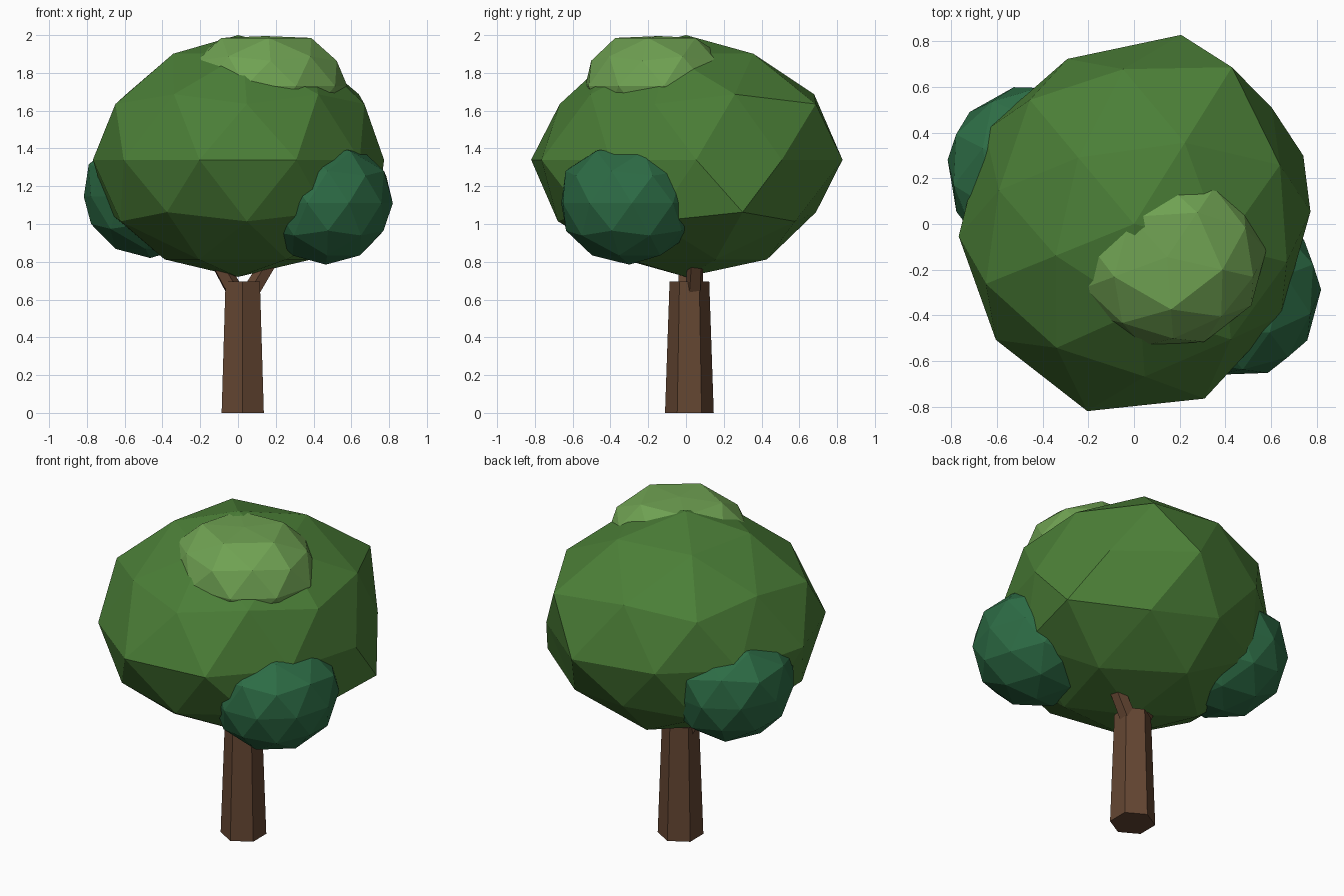
import bpy, bmesh, math
from mathutils import Vector, Matrix

if "Cube" in bpy.data.objects:
    bpy.data.objects.remove(bpy.data.objects["Cube"])


def material(name, rgb):
    m = bpy.data.materials.new(name)
    m.diffuse_color = (*rgb, 1)
    m.use_nodes = True
    m.node_tree.nodes["Principled BSDF"].inputs["Base Color"].default_value = m.diffuse_color
    return m


BARK = material("bark", (0.127, 0.061, 0.032))
LEAF = material("leaf", (0.07, 0.21, 0.038))
LIGHT = material("light_leaf", (0.16, 0.36, 0.085))
DARK = material("dark_leaf", (0.026, 0.15, 0.06))


def add_object(name, bm, mat):
    bmesh.ops.recalc_face_normals(bm, faces=bm.faces)
    me = bpy.data.meshes.new(name)
    bm.to_mesh(me)
    bm.free()
    me.materials.append(mat)
    ob = bpy.data.objects.new(name, me)
    bpy.context.collection.objects.link(ob)
    return ob


def foliage(name, mat, centre, size, turn=0, rings=None, bottom=None, ceiling=9):
    """Faceted ball; rings optionally gives the horizontal radii of each level."""
    bm = bmesh.new()
    bmesh.ops.create_icosphere(bm, subdivisions=2, radius=1)
    for level, radii in (rings or {}).items():
        ring = [v for v in bm.verts if abs(v.co.z - level) < 0.03]
        ring.sort(key=lambda v: (math.degrees(math.atan2(v.co.y, v.co.x)) + 5) % 360)
        for v, r in zip(ring, radii):
            k = r / size[0] / v.co.xy.length
            v.co.x *= k
            v.co.y *= k
    for v in bm.verts:
        if bottom and v.co.z < 0:
            v.co.z *= bottom / size[2]
    # turn the ball first, then stretch it along the world axes
    bm.transform(Matrix.Translation(centre) @ Matrix.Diagonal((*size, 1))
                 @ Matrix.Rotation(math.radians(turn), 4, 'Z'))
    for v in bm.verts:
        v.co.z = min(v.co.z, ceiling)
    return add_object(name, bm, mat)


def limb(name, start, end, r1, r2, sides):
    """Tapered prism between two points."""
    a, b = Vector(start), Vector(end)
    bm = bmesh.new()
    bmesh.ops.create_cone(bm, cap_ends=True, segments=sides, radius1=r1, radius2=r2,
                          depth=(b - a).length)
    bm.transform(Matrix.Translation((a + b) / 2)
                 @ (b - a).to_track_quat('Z', 'Y').to_matrix().to_4x4())
    return add_object(name, bm, BARK)


# trunk (hexagonal, corners on the y axis) and its two branches
bm = bmesh.new()
bmesh.ops.create_cone(bm, cap_ends=True, segments=6, radius1=0.129, radius2=0.105, depth=0.695)
bm.transform(Matrix.Translation((0.025, 0.018, 0.3475)))
add_object("trunk", bm, BARK)
limb("right_branch", (0.04, 0.04, 0.59), (0.26, 0.06, 0.95), 0.05, 0.04, 5)
limb("left_branch", (0.01, 0.01, 0.59), (-0.19, -0.01, 0.95), 0.05, 0.04, 5)

# main canopy, with uneven levels from top to bottom
foliage("canopy", LEAF, (0, 0, 1.34), (0.8, 0.8, 0.66), -14, {
    0.85: (0.40, 0.42, 0.38, 0.37, 0.38),
    0.526: (0.69, 0.68, 0.61, 0.64, 0.66),
    0.447: (0.69, 0.81, 0.71, 0.70, 0.67),
    0.0: (0.775, 0.79, 0.854, 0.78, 0.77, 0.77, 0.79, 0.845, 0.825, 0.76),
    -0.447: (0.80, 0.69, 0.71, 0.71, 0.72),
    -0.526: (0.68, 0.68, 0.67, 0.67, 0.68),
    -0.85: (0.42, 0.43, 0.40, 0.39, 0.40),
}, bottom=0.62)

# smaller clumps
foliage("top_clump", LIGHT, (0.145, -0.145, 1.73), (0.435, 0.40, 0.30), -14,
        {0.85: (0.25,) * 5}, ceiling=1.995)
foliage("right_clump", DARK, (0.465, -0.30, 1.11), (0.355, 0.375, 0.325), 20,
        {0.526: (0.32,) * 5, 0.447: (0.34,) * 5, 0.85: (0.21,) * 5})
foliage("left_clump", DARK, (-0.465, 0.23, 1.145), (0.355, 0.375, 0.325), 10,
        {0.526: (0.33,) * 5, 0.447: (0.35,) * 5, 0.85: (0.22,) * 5})
